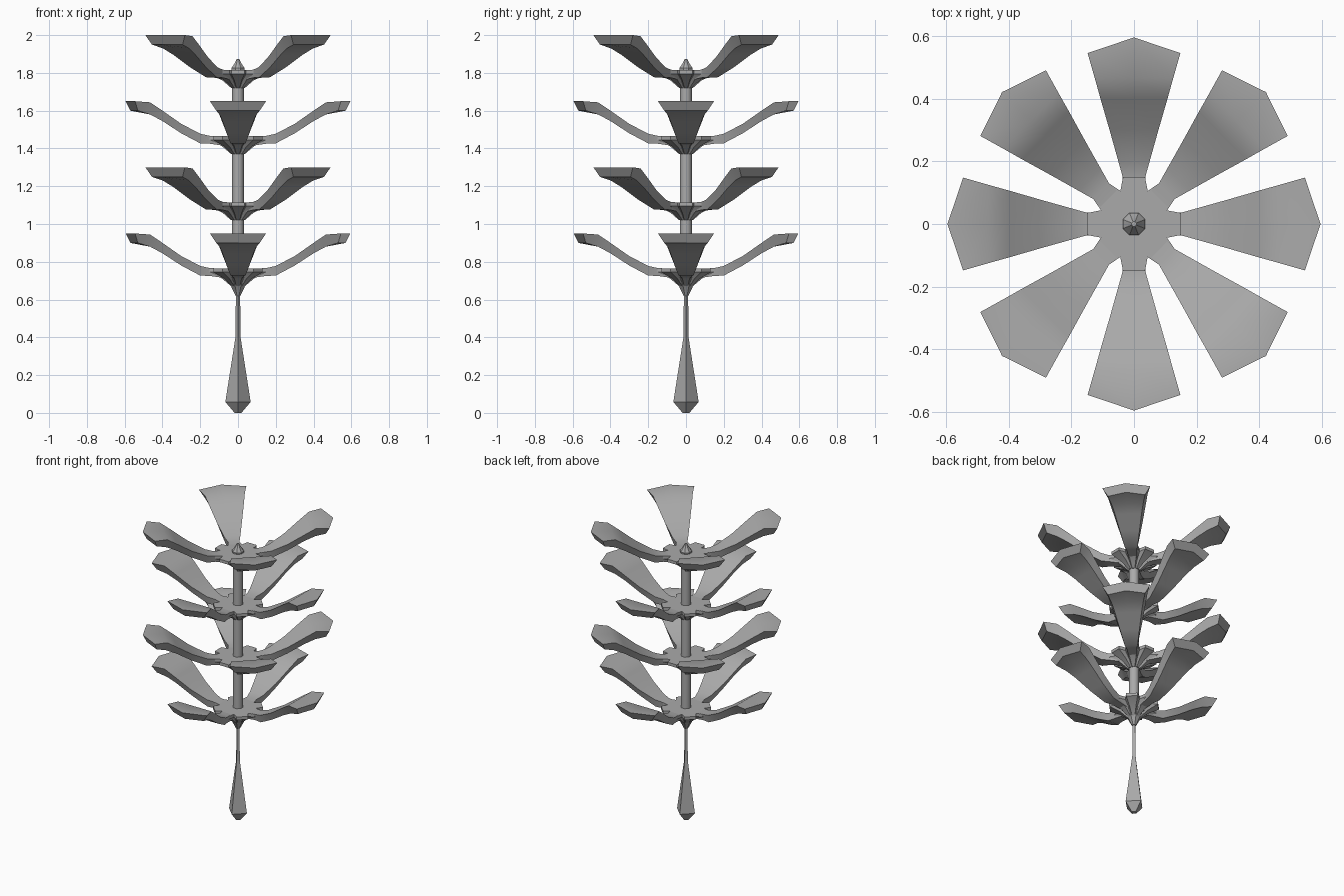
import bpy, bmesh, math
from mathutils import Matrix

cube = bpy.data.objects.get("Cube")
if cube:
    bpy.data.objects.remove(cube, do_unlink=True)

grey = bpy.data.materials.new("mid_grey")
grey.use_nodes = True
COLOUR = (0.4, 0.4, 0.4, 1)
grey.diffuse_color = COLOUR
grey.node_tree.nodes["Principled BSDF"].inputs["Base Color"].default_value = COLOUR


def loft(bm, rings):
    """Bridge equal-length rings of points and cap both ends."""
    rows = [[bm.verts.new(p) for p in ring] for ring in rings]
    n = len(rows[0])
    for a, b in zip(rows, rows[1:]):
        for i in range(n):
            j = (i + 1) % n
            bm.faces.new((a[i], a[j], b[j], b[i]))
    bm.faces.new(rows[0][::-1])
    bm.faces.new(rows[-1])


def finish(bm, name, angle):
    bmesh.ops.recalc_face_normals(bm, faces=bm.faces)
    mesh = bpy.data.meshes.new(name)
    bm.to_mesh(mesh)
    bm.free()
    mesh.materials.append(grey)
    obj = bpy.data.objects.new(name, mesh)
    bpy.context.collection.objects.link(obj)
    bpy.ops.object.select_all(action="DESELECT")
    obj.select_set(True)
    bpy.context.view_layer.objects.active = obj
    bpy.ops.object.shade_smooth_by_angle(angle=math.radians(angle))
    return obj


def ring(radius, z, sides, turn=0.0):
    return [(radius * math.cos(turn + math.tau * i / sides),
             radius * math.sin(turn + math.tau * i / sides), z) for i in range(sides)]


def turned(name, profile, sides, turn=0.0, angle=25):
    bm = bmesh.new()
    loft(bm, [ring(r, z, sides, turn) for r, z in profile])
    finish(bm, name, angle)


# Petal stations: radius, top height, top half width, bottom height, bottom half width
PETAL = [
    (0.08, -0.187, 0.035, -0.235, 0.025),
    (0.15, -0.183, 0.036, -0.225, 0.030),
    (0.20, -0.172, 0.050, -0.223, 0.040),
    (0.30, -0.120, 0.078, -0.170, 0.060),
    (0.40, -0.050, 0.107, -0.105, 0.082),
    (0.465, -0.006, 0.125, -0.070, 0.098),
    (0.545, 0.0, 0.148, -0.050, 0.115),
]


def petal(name, top, turn):
    bm = bmesh.new()
    rings = []
    for k, (r, zt, wt, zb, wb) in enumerate(PETAL):
        last = k == len(PETAL) - 1
        tip = 0.05 if last else 0      # pointed outer end
        low = r - 0.015 if last else r
        rings.append([(r, -wt, zt), (r + tip, 0, zt), (r, wt, zt),
                      (low, wb, zb), (low + tip * 0.8, 0, zb), (low, -wb, zb)])
    loft(bm, rings)
    bm.transform(Matrix.Translation((0, 0, top)) @ Matrix.Rotation(turn, 4, "Z"))
    finish(bm, name, 35)


def hub(name, top):
    """Eight-lobed disc tapering down to the trunk."""
    def outline(scale, z):
        pts = []
        for i in range(8):
            a = i * math.tau / 8
            for r, off in ((0.154, -0.23), (0.154, 0.23), (0.114, 0.39)):
                pts.append((scale * r * math.cos(a + off), scale * r * math.sin(a + off), z))
        return pts
    bm = bmesh.new()
    loft(bm, [outline(0.24, top - 0.28), outline(0.55, top - 0.24),
              outline(1, top - 0.205), outline(1, top - 0.185)])
    finish(bm, name, 25)


# Four whorls, every second one turned by an eighth of a circle
for level in range(4):
    top = 0.95 + 0.35 * level
    hub(f"hub_{level + 1}", top)
    for i in range(4):
        petal(f"petal_{level + 1}_{i + 1}", top, (i + level % 2 / 2) * math.pi / 2)

# Trunk through the whorls, with a pointed bud on top
turned("trunk", [(0.033, 0.69), (0.033, 1.80)], 8, math.pi / 8, 50)
turned("bud", [(0.034, 1.79), (0.038, 1.825), (0.02, 1.85), (0.008, 1.873)], 8, math.pi / 8)

# Flared collar, thin stem and weighted foot
turned("collar", [(0.014, 0.62), (0.05, 0.69), (0.08, 0.72)], 8, math.pi / 8)
turned("stem", [(0.014, 0.40), (0.011, 0.64)], 4)
turned("foot", [(0.018, 0.0), (0.067, 0.058), (0.012, 0.41)], 4)
